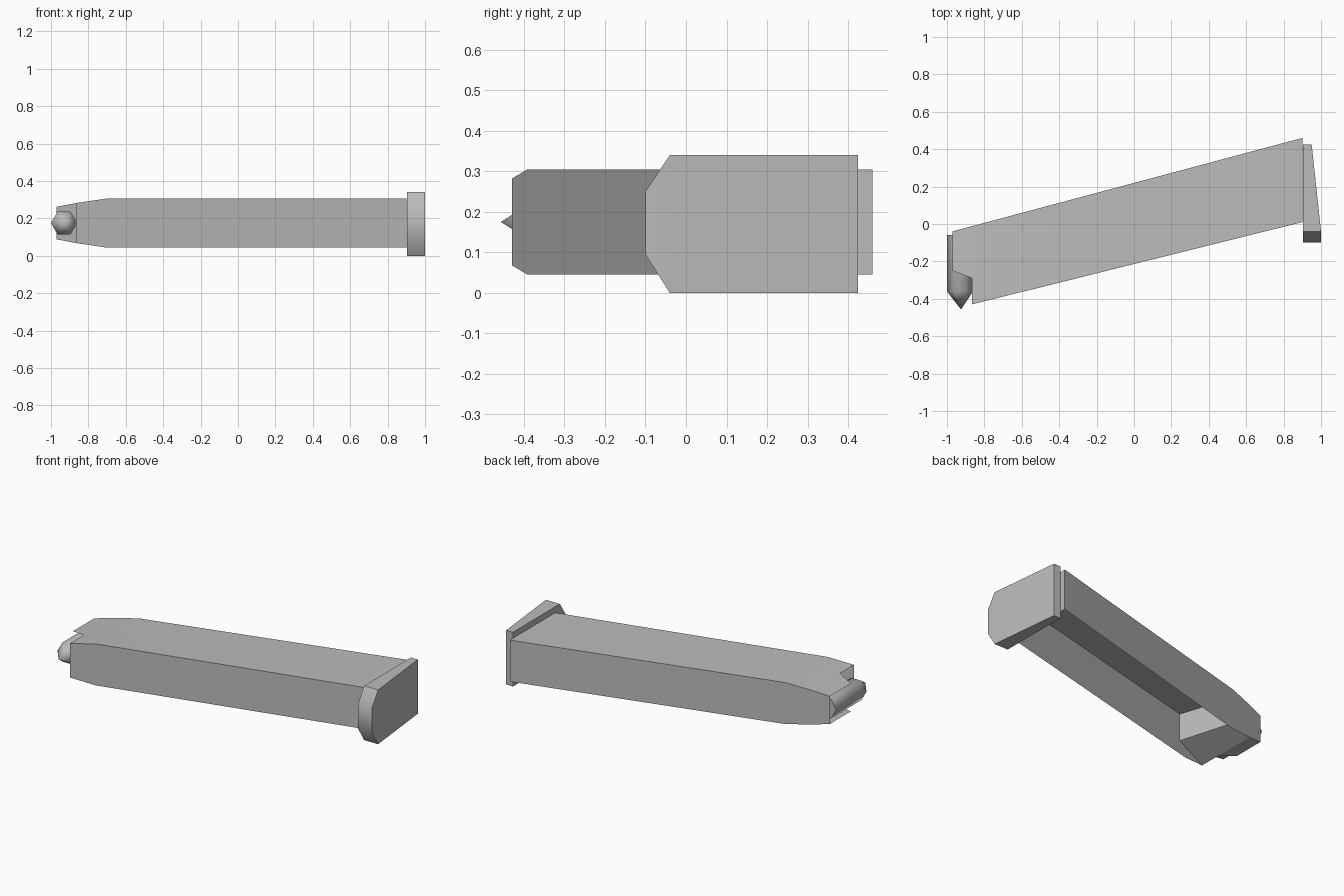
import bpy, bmesh, math

if "Cube" in bpy.data.objects:
    bpy.data.objects.remove(bpy.data.objects["Cube"])

MID = 0.175  # height of the centre plane

steel = bpy.data.materials.new("grey_steel")
steel.diffuse_color = (0.5, 0.5, 0.5, 1)
steel.use_nodes = True
steel.node_tree.nodes["Principled BSDF"].inputs["Base Color"].default_value = steel.diffuse_color


def make(name, polys, angle=30):
    """Build one object from a short list of polygons."""
    bm = bmesh.new()
    for p in polys:
        bm.faces.new([bm.verts.new(v) for v in p])
    bmesh.ops.remove_doubles(bm, verts=bm.verts, dist=0.0005)
    bmesh.ops.recalc_face_normals(bm, faces=bm.faces)
    me = bpy.data.meshes.new(name)
    bm.to_mesh(me)
    bm.free()
    me.materials.append(steel)
    ob = bpy.data.objects.new(name, me)
    bpy.context.collection.objects.link(ob)
    bpy.ops.object.select_all(action='DESELECT')
    bpy.context.view_layer.objects.active = ob
    ob.select_set(True)
    bpy.ops.object.shade_smooth_by_angle(angle=math.radians(angle))
    return ob


def back(x):
    return 0.46 + (x - 0.9) * 0.267


def front(x):
    return 0.01 + (x - 0.9) * 0.249


# Slanted sheet body, open underneath: stations are x and half height
stations = [(-0.865, 0.107), (-0.71, 0.13), (0.9, 0.13)]
polys = []
for (x0, h0), (x1, h1) in zip(stations, stations[1:]):
    polys.append([(x0, front(x0), MID + h0), (x1, front(x1), MID + h1),
                  (x1, back(x1), MID + h1), (x0, back(x0), MID + h0)])
    for side in (front, back):
        polys.append([(x0, side(x0), MID - h0), (x1, side(x1), MID - h1),
                      (x1, side(x1), MID + h1), (x0, side(x0), MID + h0)])
polys.append([(0.9, front(0.9), MID - 0.13), (0.9, back(0.9), MID - 0.13),
              (0.9, back(0.9), MID + 0.13), (0.9, front(0.9), MID + 0.13)])

# Lips and back wall reaching past the body mouth
xa, xb, ha, hb = -0.97, -0.865, 0.087, 0.107
for s in (1, -1):
    polys.append([(xb, -0.29, MID + s * hb), (xb, back(xb), MID + s * hb),
                  (xa, back(xa), MID + s * ha), (xa, -0.25, MID + s * ha)])
polys.append([(xa, back(xa), MID - ha), (xb, back(xb), MID - hb),
              (xb, back(xb), MID + hb), (xa, back(xa), MID + ha)])
make("body_shell", polys)

# Follower inside: sloped floor and a wall square to the body axis
xf, xg = -0.656, -0.77
make("follower", [
    [(xb, front(xb), MID - hb), (xf, front(xf), 0.13),
     (xg, back(xg), 0.13), (xb, back(xb), MID - hb)],
    [(xf, front(xf), 0.13), (xf, front(xf), 0.304),
     (xg, back(xg), 0.295), (xg, back(xg), 0.13)]])

# Base plate: chamfered outline drawn in y and z, thicker at the front
outline = [(-0.1, 0.095), (-0.04, 0), (0.425, 0),
           (0.425, 0.34), (-0.04, 0.34), (-0.1, 0.25)]


def outer(y):
    return 1.0 if y < 0 else 0.95


inner = [(0.903, y, z) for y, z in outline]
outside = [(outer(y), y, z) for y, z in outline]
rim = [[inner[i], inner[(i + 1) % 6], outside[(i + 1) % 6], outside[i]]
       for i in range(6)]
# The outside is split where its slope starts
make("base_plate", rim + [inner, outside[1:5],
                          [outside[0], outside[1], outside[4], outside[5]]], 40)

# Pointed round lying across the mouth
N = 6


def ring(y):
    return [(-0.93 + 0.07 * math.cos(2 * math.pi * i / N), y,
             MID + 0.07 * math.sin(2 * math.pi * i / N)) for i in range(N)]


r0, r1, tip = ring(-0.06), ring(-0.36), (-0.925, -0.457, MID)
polys = [r0]
for i in range(N):
    j = (i + 1) % N
    polys += [[r0[i], r0[j], r1[j], r1[i]], [r1[i], r1[j], tip]]
make("pointed_round", polys, 65)
